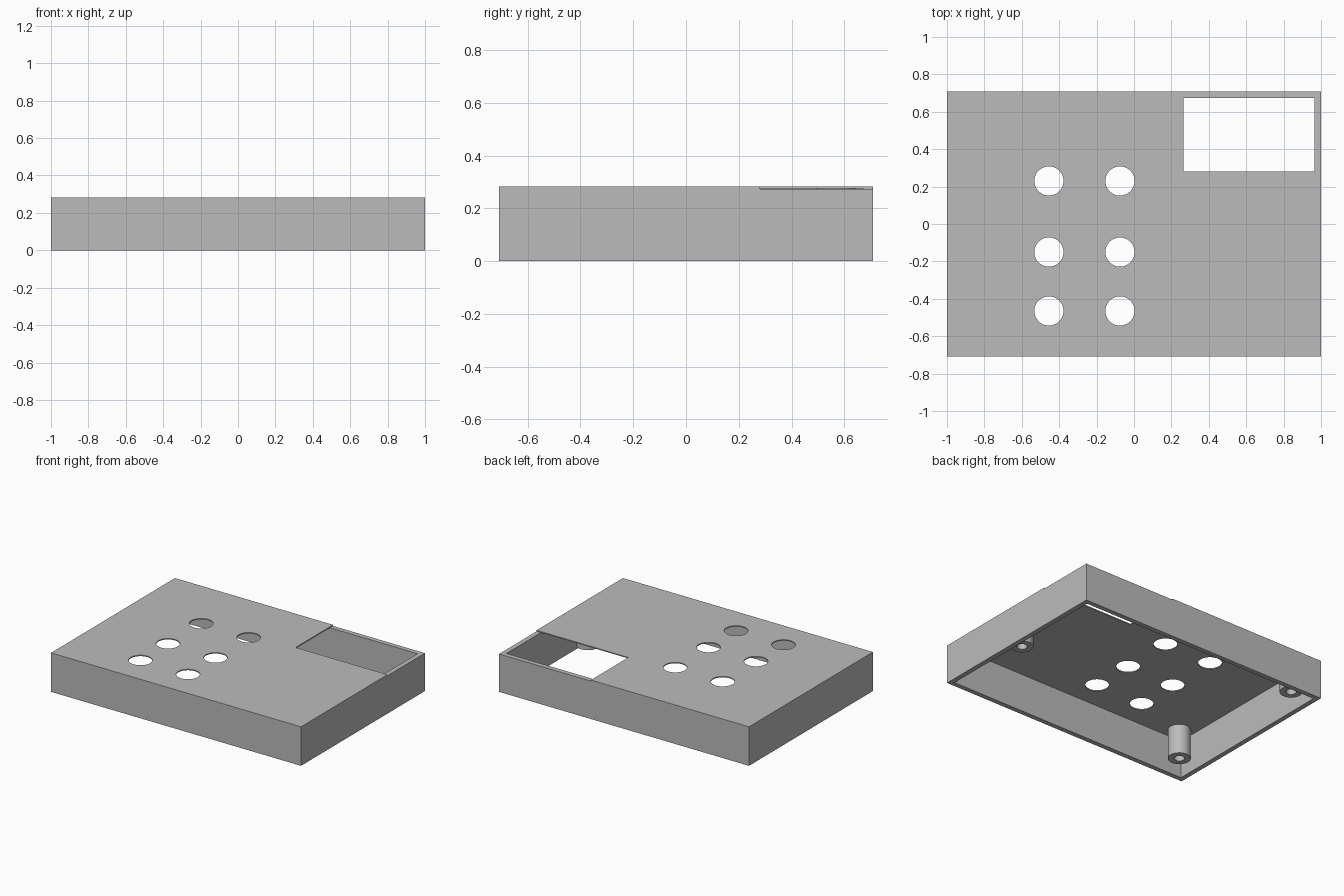
import bpy
import bmesh
import math
from mathutils import Matrix

cube = bpy.data.objects.get("Cube")
if cube:
    bpy.data.objects.remove(cube, do_unlink=True)

HALF_X, HALF_Y, HEIGHT = 1.0, 0.708, 0.282
WALL = 0.035
CEILING = HEIGHT - 0.0075   # underside of the thin lid

# Plain grey plastic
grey = bpy.data.materials.new("grey plastic")
grey.use_nodes = True
COLOR = (0.5, 0.5, 0.5, 1)
grey.diffuse_color = COLOR
grey.node_tree.nodes["Principled BSDF"].inputs["Base Color"].default_value = COLOR


def finish(name, bm):
    mesh = bpy.data.meshes.new(name)
    bm.to_mesh(mesh)
    bm.free()
    mesh.materials.append(grey)
    obj = bpy.data.objects.new(name, mesh)
    bpy.context.collection.objects.link(obj)
    return obj


def box(name, low, high):
    bm = bmesh.new()
    bmesh.ops.create_cube(bm, size=1)
    for v in bm.verts:
        v.co = [a + (b - a) * (c + 0.5) for a, b, c in zip(low, high, v.co)]
    return finish(name, bm)


def cylinder(name, x, y, radius, bottom, top):
    bm = bmesh.new()
    bmesh.ops.create_cone(bm, cap_ends=True, segments=64, radius1=radius,
                          radius2=radius, depth=top - bottom,
                          matrix=Matrix.Translation((x, y, (bottom + top) / 2)))
    return finish(name, bm)


def select_only(obj):
    bpy.ops.object.select_all(action="DESELECT")
    obj.select_set(True)
    bpy.context.view_layer.objects.active = obj


def cut(obj, cutter):
    cutter.hide_render = True
    mod = obj.modifiers.new("cut", "BOOLEAN")
    mod.operation = "DIFFERENCE"
    mod.solver = "EXACT"
    mod.object = cutter
    select_only(obj)
    bpy.ops.object.modifier_apply(modifier=mod.name)
    bpy.data.objects.remove(cutter, do_unlink=True)


def smooth(obj):
    select_only(obj)
    bpy.ops.object.shade_smooth_by_angle(angle=math.radians(30))


# Shallow shell, open underneath
shell = box("enclosure_shell", (-HALF_X, -HALF_Y, 0), (HALF_X, HALF_Y, HEIGHT))
cut(shell, box("cavity", (WALL - HALF_X, WALL - HALF_Y, -0.1),
               (HALF_X - WALL, HALF_Y - WALL, CEILING)))

# Corner window: lid removed down to the top of the walls
cut(shell, box("window_cutter", (0.265, 0.28, CEILING - 0.0005), (1.1, 0.8, 0.4)))

# Two columns of round button holes
for x in (-0.455, -0.075):
    for y in (0.23, -0.15, -0.465):
        cut(shell, cylinder("hole_cutter", x, y, 0.078, 0.2, 0.4))
smooth(shell)

# Hollow screw posts hanging from the lid
POSTS = {"back_right_post": (-0.863, 0.568),
         "front_right_post": (-0.863, -0.568),
         "left_post": (0.863, -0.11)}
for name, (x, y) in POSTS.items():
    post = cylinder(name, x, y, 0.075, 0.06, CEILING + 0.002)
    cut(post, cylinder("pilot_cutter", x, y, 0.034, 0, CEILING - 0.001))
    smooth(post)
